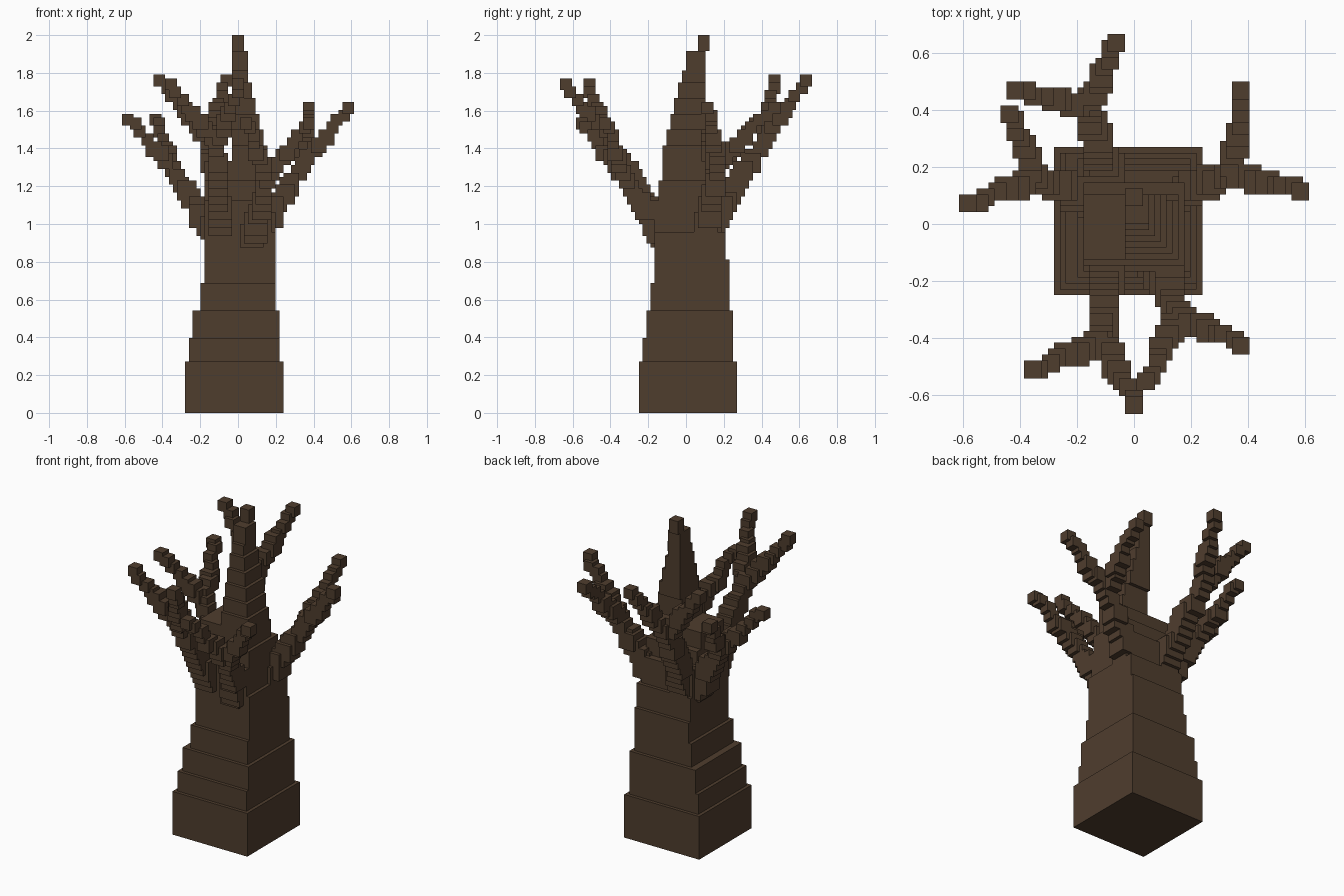
import bpy, bmesh, math
from mathutils import Vector

if "Cube" in bpy.data.objects:
    bpy.data.objects.remove(bpy.data.objects["Cube"])

V = 1 / 48                       # voxel size
OFF = Vector((0.5, 0, 0))        # grid shift that centres the model
owner = {}                       # voxel -> part name, first claim wins

bark = bpy.data.materials.new("bark")
bark.diffuse_color = (0.078, 0.047, 0.027, 1)
bark.use_nodes = True
bark.node_tree.nodes["Principled BSDF"].inputs["Base Color"].default_value = bark.diffuse_color


def fill(part, x0, x1, y0, y1, z0, z1):
    for x in range(x0, x1):
        for y in range(y0, y1):
            for z in range(z0, z1):
                owner.setdefault((x, y, z), part)


def limb(part, a, b, w0, w1):
    """Stepped limb: cubes stamped from a to b, narrowing from w0 to w1 voxels."""
    a, b = Vector(a), Vector(b)
    n = max(2, math.ceil((b.z - a.z) / (2 * V)))
    for i in range(n + 1):
        t = i / n
        w = round(w0 + (w1 - w0) * t)
        c = a.lerp(b, t) / V - OFF
        lo = [math.floor(k - w / 2 + 0.5) for k in c]
        fill(part, lo[0], lo[0] + w, lo[1], lo[1] + w, lo[2], lo[2] + w)


# Trunk: stacked blocks (x range, y range, z range in voxels)
for box in [(-14, 11, -12, 13, 0, 13), (-13, 10, -11, 12, 13, 19),
            (-12, 10, -10, 12, 19, 26), (-10, 9, -9, 11, 26, 33),
            (-9, 9, -8, 11, 33, 39), (-9, 9, -8, 10, 39, 46)]:
    fill("trunk", *box)

# Leader: tapering top of the trunk, leaning backwards
for box in [(-9, 8, -8, 9, 46, 54), (-9, 8, -7, 7, 54, 59), (-9, 7, -6, 5, 59, 64),
            (-2, 7, -6, 4, 64, 68), (-2, 6, -5, 4, 68, 72), (-2, 5, -4, 5, 72, 76),
            (-2, 4, -3, 5, 76, 80), (-2, 3, -2, 5, 80, 84), (-2, 2, -1, 5, 84, 87),
            (-2, 2, 0, 5, 87, 92), (-2, 1, 3, 6, 92, 96)]:
    fill("leader", *box)

# Forked branches: root, fork, two tips
branches = {
    "right_branch": [(0.12, 0.10, 0.97), (0.34, 0.17, 1.31),
                     (0.583, 0.12, 1.62), (0.385, 0.46, 1.62)],
    "back_branch": [(-0.09, 0.14, 1.00), (-0.16, 0.41, 1.44),
                    (-0.065, 0.635, 1.75), (-0.41, 0.47, 1.75)],
    "left_branch": [(-0.14, 0.09, 0.97), (-0.35, 0.16, 1.29),
                    (-0.583, 0.065, 1.56), (-0.43, 0.395, 1.56)],
    "front_left_branch": [(-0.09, -0.14, 1.00), (-0.11, -0.41, 1.43),
                          (0.01, -0.635, 1.735), (-0.36, -0.52, 1.735)],
    "front_right_branch": [(0.08, -0.12, 0.93), (0.15, -0.32, 1.23),
                           (0.38, -0.42, 1.54), (0.05, -0.55, 1.54)],
}
for name, (root, fork, tip_a, tip_b) in branches.items():
    limb(name, root, fork, 6, 4)
    for tip in (tip_a, tip_b):
        limb(name, fork, tip, 4, 3)

# Skin: only exposed voxel sides become faces, flat areas are merged
for part in ["trunk", "leader", *branches]:
    bm = bmesh.new()
    verts = {}

    def vert(p):
        if p not in verts:
            verts[p] = bm.verts.new((Vector(p) + OFF) * V)
        return verts[p]

    for cell in [c for c, o in owner.items() if o == part]:
        for axis in range(3):
            for side in (0, 1):
                near = list(cell)
                near[axis] += 2 * side - 1
                if tuple(near) in owner:
                    continue
                u, w = (axis + 1) % 3, (axis + 2) % 3
                quad = []
                for du, dw in ((0, 0), (1, 0), (1, 1), (0, 1)):
                    p = list(cell)
                    p[axis] += side
                    p[u] += du
                    p[w] += dw
                    quad.append(vert(tuple(p)))
                bm.faces.new(quad if side else quad[::-1])
    bmesh.ops.dissolve_limit(bm, angle_limit=0.01, verts=bm.verts[:], edges=bm.edges[:])
    mesh = bpy.data.meshes.new(part)
    bm.to_mesh(mesh)
    bm.free()
    mesh.materials.append(bark)
    bpy.context.collection.objects.link(bpy.data.objects.new(part, mesh))
